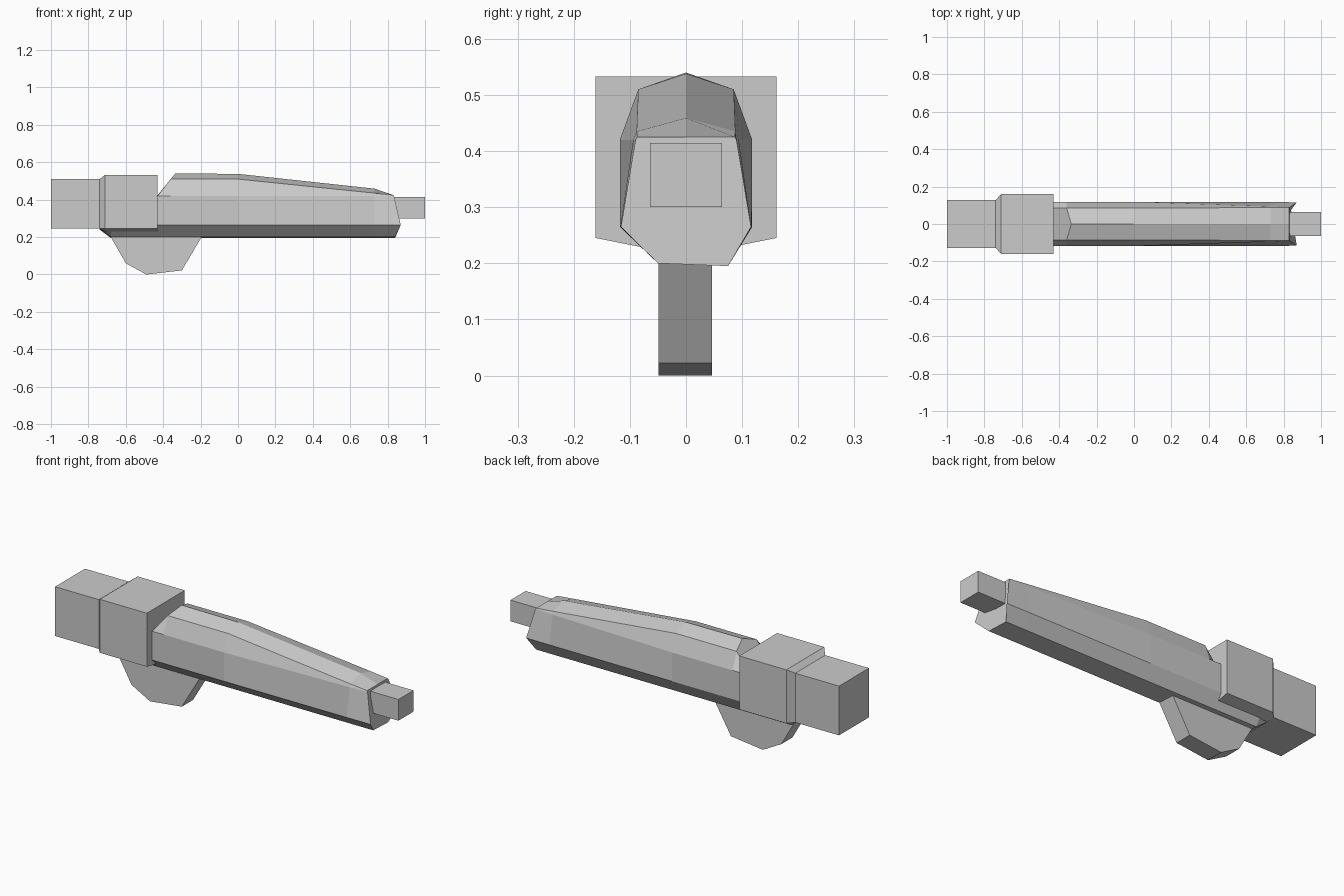
import bpy, bmesh

if "Cube" in bpy.data.objects:
    bpy.data.objects.remove(bpy.data.objects["Cube"])


def loft(name, rings):
    """Skin a list of equal-length vertex rings and cap both ends."""
    bm = bmesh.new()
    vs = [[bm.verts.new(p) for p in r] for r in rings]
    for a, b in zip(vs, vs[1:]):
        for i in range(len(a)):
            j = (i + 1) % len(a)
            bm.faces.new((a[i], a[j], b[j], b[i]))
    bm.faces.new(vs[0][::-1])
    bm.faces.new(vs[-1])
    bmesh.ops.recalc_face_normals(bm, faces=bm.faces)
    me = bpy.data.meshes.new(name)
    bm.to_mesh(me)
    bm.free()
    ob = bpy.data.objects.new(name, me)
    bpy.context.collection.objects.link(ob)
    return ob


def rect(x, hy, z0, z1):
    return [(x, -hy, z0), (x, hy, z0), (x, hy, z1), (x, -hy, z1)]


# Rear end block and small front tip
loft("rear_block", [rect(-1.0, .127, .245, .51), rect(-.73, .127, .245, .51)])
loft("front_tip", [rect(.78, .064, .3, .414), rect(1.0, .064, .3, .414)])


# Collar block with chamfered rear and shallow keel underneath
def collar_ring(x, hy, z1, keel):
    return [(x, -hy, .245), (x, -.08, keel), (x, .08, keel),
            (x, hy, .245), (x, hy, z1), (x, -hy, z1)]


loft("collar_block", [collar_ring(-.74, .127, .51, .24),
                      collar_ring(-.71, .161, .533, .23),
                      collar_ring(-.43, .161, .533, .229)])


# Faceted main body: half stations are mirrored, the underside is off centre
def body_ring(bottom, low, side, shoulder, ridge):
    half = [low, side, shoulder]
    left = [(x, -y, z) for x, y, z in half]
    bx, bz = bottom
    return ([(bx, -.05, bz + .002)] + left + [(ridge[0], 0, ridge[1])]
            + half[::-1] + [(bx, .075, bz - .003)])


loft("main_body", [
    body_ring((-.74, .243), (-.74, .1, .255), (-.73, .117, .42),
              (-.73, .085, .42), (-.73, .42)),
    body_ring((-.68, .198), (-.68, .118, .265), (-.68, .118, .42),
              (-.68, .085, .42), (-.68, .42)),
    body_ring((-.43, .198), (-.43, .118, .265), (-.43, .118, .42),
              (-.43, .085, .422), (-.43, .424)),
    body_ring((-.36, .198), (-.36, .118, .265), (-.36, .118, .42),
              (-.36, .085, .51), (-.335, .54)),
    body_ring((0, .198), (0, .118, .265), (0, .118, .42),
              (0, .085, .51), (0, .538)),
    body_ring((.73, .198), (.73, .117, .265), (.73, .094, .42),
              (.73, .088, .435), (.73, .459)),
    body_ring((.84, .198), (.87, .116, .265), (.834, .09, .42),
              (.83, .087, .425), (.83, .425)),
])

# Grip fin hanging below the collar
fin = [(-.72, .245), (-.68, .2), (-.6, .06), (-.49, 0), (-.3, .022),
       (-.195, .2), (-.195, .25)]
loft("grip_fin", [[(x, y, z) for x, z in fin] for y in (-.049, .046)])
